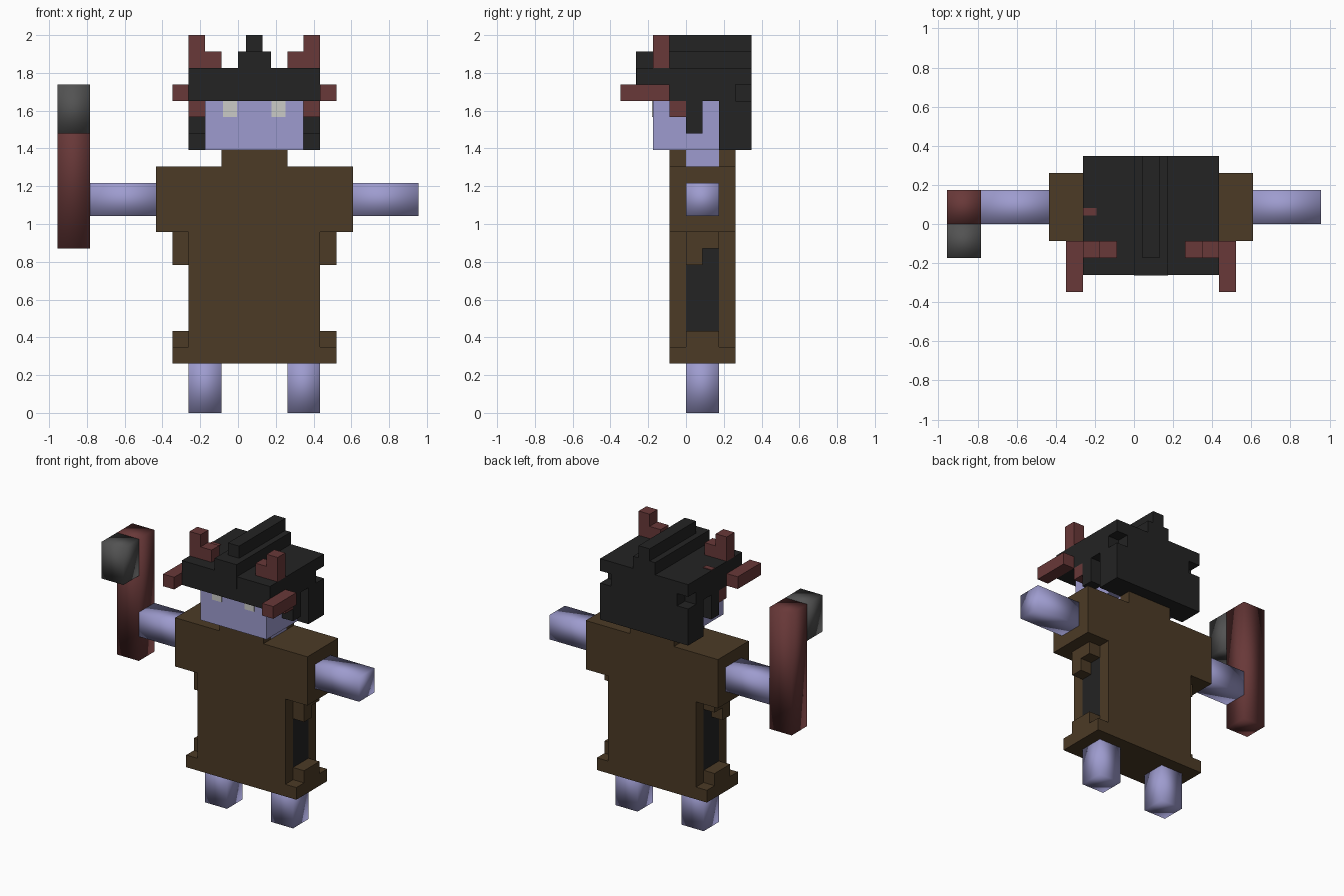
import bpy, bmesh

if "Cube" in bpy.data.objects:
    bpy.data.objects.remove(bpy.data.objects["Cube"])

U = 2 / 23          # one block
MID = 1             # the figure's mirror plane, in blocks


def mat(name, r, g, b):
    m = bpy.data.materials.new(name)
    m.diffuse_color = (r, g, b, 1)
    m.use_nodes = True
    m.node_tree.nodes["Principled BSDF"].inputs["Base Color"].default_value = m.diffuse_color
    return m


SKIN = mat("pale violet skin", 0.34, 0.33, 0.62)
BROWN = mat("brown cloth", 0.072, 0.043, 0.019)
BLACK = mat("black fur", 0.017, 0.017, 0.017)
RED = mat("dark red wood", 0.14, 0.04, 0.04)
GREY = mat("grey metal", 0.085, 0.085, 0.085)
WHITE = mat("eye white", 0.6, 0.6, 0.57)


def blocks(name, material, boxes, smooth=False):
    """One object from boxes given as (x0, x1, y0, y1, z0, z1) in blocks."""
    bm = bmesh.new()
    for x0, x1, y0, y1, z0, z1 in boxes:
        verts = bmesh.ops.create_cube(bm, size=1)["verts"]
        for v in verts:
            v.co.x = U * (x1 if v.co.x > 0 else x0)
            v.co.y = U * (y1 if v.co.y > 0 else y0)
            v.co.z = U * (z1 if v.co.z > 0 else z0)
    for f in bm.faces:
        f.smooth = smooth
    me = bpy.data.meshes.new(name)
    bm.to_mesh(me)
    bm.free()
    me.materials.append(material)
    ob = bpy.data.objects.new(name, me)
    bpy.context.collection.objects.link(ob)


def pair(name, material, boxes, smooth=False):
    """Left boxes plus their mirror images."""
    blocks("left_" + name, material, boxes, smooth)
    mirrored = [(2 * MID - b[1], 2 * MID - b[0], *b[2:]) for b in boxes]
    blocks("right_" + name, material, mirrored, smooth)


# Limbs
pair("leg", SKIN, [(-3, -1, 0, 2, 0, 3.5)], True)
pair("arm", SKIN, [(-9, -4.5, 0, 2, 12, 14)], True)

# Coat: shoulders, front and back panels, hem, collar
blocks("coat_shoulders", BROWN, [(-5, 7, -1, 3, 11, 15)])
blocks("coat_panels", BROWN, [(-3, 5, -1, 0, 4, 11), (-3, 5, 2, 3, 4, 11)])
blocks("coat_hem", BROWN, [(-4, 6, -1, 3, 3, 4)])
blocks("collar", BROWN, [(-1, 3, -1, 0, 15, 16), (-1, 3, 2, 3, 15, 16)])
pair("hem_step", BROWN, [(-4, -3, 0, 2, 4, 5)])
pair("underarm_fold", BROWN, [(-4, -3, 0, 1, 9, 11), (-4, -3, 1, 2, 10, 11)])
blocks("coat_lining", BLACK, [(-3, 5, 0, 2, 4, 11)])

# Head
blocks("neck", SKIN, [(-1, 3, 0, 2, 15, 16)])
blocks("head", SKIN, [(-2, 4, -2, 2, 16, 19)])
pair("eye", WHITE, [(-0.9, -0.05, -2.08, -2, 18, 19)])

# Fur hat with crest, neck guard and side flaps
blocks("hat_crown", BLACK, [(-3, 5, -3, 4, 20, 21), (-3, 5, -3, 3, 19, 20),
                            (-2, 4, 3, 4, 19, 20)])
blocks("hat_crest", BLACK, [(0, 2, -3.04, 4, 20, 22), (0.5, 1.5, -2, 4, 22, 23)])
blocks("neck_guard", BLACK, [(-3, 5, 2, 4, 16, 19)])
pair("side_flap", BLACK, [(-3, -2, 0, 1, 17, 19)])

# Antlers: lower root, forward prong, two upright tines
pair("antler", RED, [(-3, -2, -1, 0, 18, 19), (-4, -3, -4, -1, 19, 20),
                     (-3, -2, -2, -1, 21, 23), (-2, -1, -2, -1, 21, 22)])
blocks("hat_patch", RED, [(-3, -2.2, 0.5, 0.95, 21, 21.05)])

# Hammer held upright
blocks("hammer_handle", RED, [(-11, -9, 0, 2, 10, 20)], True)
blocks("hammer_head", GREY, [(-11, -9, -2, 0, 17, 20)], True)
